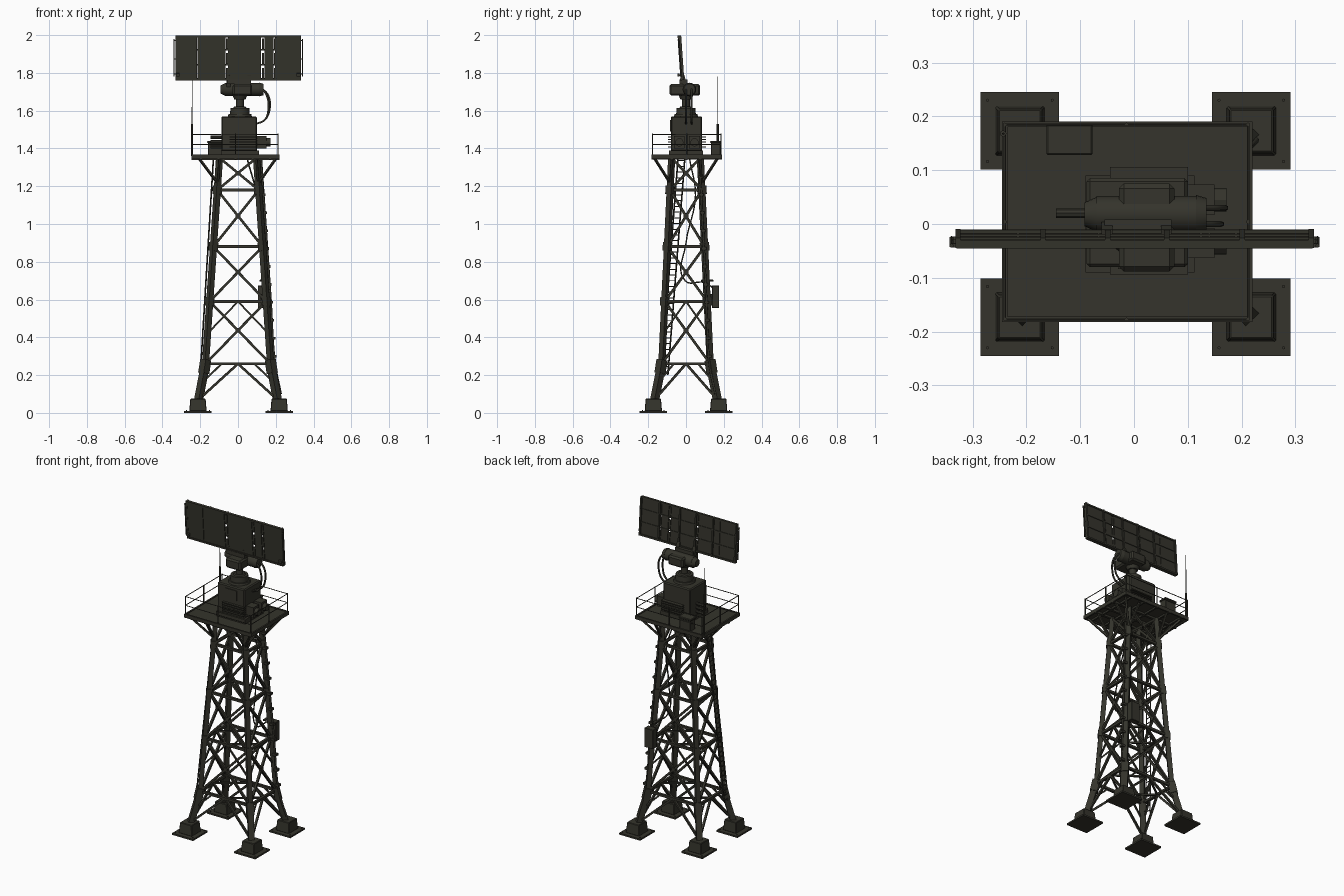
import bpy, bmesh, math
from mathutils import Vector, Matrix

cube = bpy.data.objects.get("Cube")
if cube:
    bpy.data.objects.remove(cube, do_unlink=True)

olive = bpy.data.materials.new("dark olive paint")
olive.use_nodes = True
COLOUR = (0.035, 0.034, 0.025, 1)
olive.diffuse_color = COLOUR
olive.node_tree.nodes["Principled BSDF"].inputs["Base Color"].default_value = COLOUR


def finish(name, bm, bevel=0, smooth=False):
    mesh = bpy.data.meshes.new(name)
    bm.to_mesh(mesh)
    bm.free()
    mesh.materials.append(olive)
    ob = bpy.data.objects.new(name, mesh)
    bpy.context.collection.objects.link(ob)
    if bevel:
        mod = ob.modifiers.new("bevel", 'BEVEL')
        mod.width, mod.segments = bevel, 1
    if smooth:
        bpy.ops.object.select_all(action='DESELECT')
        ob.select_set(True)
        bpy.context.view_layer.objects.active = ob
        bpy.ops.object.shade_smooth_by_angle(angle=math.radians(35))


def box(bm, centre, size, rot=Matrix()):
    m = Matrix.Translation(centre) @ rot @ Matrix.Diagonal((*size, 1))
    return bmesh.ops.create_cube(bm, size=1, matrix=m)["verts"]


def span(bm, x0, x1, y0, y1, z0, z1):
    box(bm, ((x0 + x1) / 2, (y0 + y1) / 2, (z0 + z1) / 2), (x1 - x0, y1 - y0, z1 - z0))


def beam(bm, a, b, w):
    a, b = Vector(a), Vector(b)
    rot = (b - a).to_track_quat('Z', 'Y').to_matrix().to_4x4()
    box(bm, (a + b) / 2, (w, w, (b - a).length), rot)


def rod(bm, a, b, r, r2=None, sides=12):
    a, b = Vector(a), Vector(b)
    rot = (b - a).to_track_quat('Z', 'Y').to_matrix().to_4x4()
    bmesh.ops.create_cone(bm, cap_ends=True, segments=sides, radius1=r, radius2=r if r2 is None else r2,
                          depth=(b - a).length, matrix=Matrix.Translation((a + b) / 2) @ rot)


def cable(name, points, r):
    curve = bpy.data.curves.new(name, 'CURVE')
    curve.dimensions = '3D'
    curve.bevel_depth, curve.bevel_resolution, curve.resolution_u = r, 1, 6
    s = curve.splines.new('BEZIER')
    s.bezier_points.add(len(points) - 1)
    for p, co in zip(s.bezier_points, points):
        p.co = co
        p.handle_left_type = p.handle_right_type = 'AUTO'
    curve.materials.append(olive)
    bpy.context.collection.objects.link(bpy.data.objects.new(name, curve))


CORNERS = [(-1, -1), (1, -1), (1, 1), (-1, 1)]
KNEE, DECK = 0.26, 1.35
LEVELS = [KNEE, 0.59, 0.88, 1.18, DECK]


def leg(c, z):
    """Centre of a tower leg at height z."""
    if z < KNEE:
        t = z / KNEE
        x, y = 0.222 - 0.05 * t, 0.18 - 0.052 * t
    else:
        t = (z - KNEE) / (DECK - KNEE)
        x, y = 0.172 - 0.074 * t, 0.128 - 0.052 * t
    return Vector((c[0] * x, c[1] * y, z))


# Footings
plates, blocks, bolts = bmesh.new(), bmesh.new(), bmesh.new()
for sx, sy in CORNERS:
    fx, fy = sx * 0.215 + .003, sy * 0.173
    box(plates, (fx, fy, 0.005), (0.146, 0.144, 0.01))
    for v in box(blocks, (fx, fy, 0.042), (0.092, 0.092, 0.066)):
        if v.co.z > 0.05:
            v.co.x += (fx - v.co.x) * 0.12
            v.co.y += (fy - v.co.y) * 0.12
    for bx, by in CORNERS:
        rod(bolts, (fx + bx * .06, fy + by * .057, .008), (fx + bx * .06, fy + by * .057, .014), .003, sides=6)
finish("base_plates", plates)
finish("footing_blocks", blocks, 0.003)
finish("anchor_bolts", bolts)

# Legs with collars at the joints
legs, collars = bmesh.new(), bmesh.new()
for c in CORNERS:
    beam(legs, leg(c, 0.05), leg(c, KNEE), 0.034)
    beam(legs, leg(c, KNEE), leg(c, DECK), 0.027)
    beam(collars, leg(c, 0.21), leg(c, 0.28), 0.042)
    for z in LEVELS[1:-1]:
        beam(collars, leg(c, z - 0.022), leg(c, z + 0.022), 0.036)
finish("tower_legs", legs)
finish("joint_collars", collars)

# Lattice bracing on all four faces
ties, braces, gussets = bmesh.new(), bmesh.new(), bmesh.new()
for i, a in enumerate(CORNERS):
    b = CORNERS[(i + 1) % 4]
    for z in LEVELS[:-1]:
        beam(ties, leg(a, z), leg(b, z), 0.015)
    for lo, hi in zip(LEVELS, LEVELS[1:]):
        beam(braces, leg(a, lo), leg(b, hi), 0.013)
        beam(braces, leg(b, lo), leg(a, hi), 0.013)
        wa, wb = (leg(a, lo) - leg(b, lo)).length, (leg(a, hi) - leg(b, hi)).length
        p = leg(a, lo).lerp(leg(b, hi), wa / (wa + wb))
        along = leg(b, lo) - leg(a, lo)
        box(gussets, p, (0.024 if along.x else 0.016, 0.024 if along.y else 0.016, 0.024))
    mid = (leg(a, KNEE) + leg(b, KNEE)) / 2
    upper = (leg(a, LEVELS[1]) + leg(b, LEVELS[1])) / 2
    for c in (a, b):
        beam(braces, leg(c, 0.07), mid, 0.012)
        beam(braces, leg(c, 0.16), mid.lerp(leg(c, KNEE), 0.5), 0.009)
        beam(braces, leg(c, 0.42), upper, 0.009)
    # horizontal diamond between face midpoints on the lower floors
    d = CORNERS[(i + 2) % 4]
    for z in LEVELS[:2]:
        beam(ties, (leg(a, z) + leg(b, z)) / 2, (leg(b, z) + leg(d, z)) / 2, 0.01)
finish("horizontal_ties", ties)
finish("diagonal_braces", braces)
finish("gusset_plates", gussets)

# Platform deck, joists and knee braces
X0, X1, Y0, Y1 = -0.245, 0.22, -0.182, 0.19
deck, joists = bmesh.new(), bmesh.new()
span(deck, X0, X1, Y0, Y1, 1.353, 1.363)
for x in (X0 + .005, X1 - .005):
    span(deck, x - .005, x + .005, Y0, Y1, 1.345, 1.367)
for y in (Y0 + .005, Y1 - .005):
    span(deck, X0, X1, y - .005, y + .005, 1.345, 1.367)
for i in range(5):
    x = X0 + .05 + i * .091
    span(joists, x - .005, x + .005, Y0, Y1, 1.342, 1.354)
for y in (-.076, .0, .076):
    span(joists, X0, X1, y - .007, y + .007, 1.34, 1.354)
for c in CORNERS:
    px, py = (X1 - .02 if c[0] > 0 else X0 + .04), c[1] * .165
    for end in ((px, py), (px, c[1] * .076), (c[0] * .098, py)):
        beam(joists, leg(c, 1.215), (*end, 1.345), 0.011)
finish("platform_deck", deck)
finish("platform_joists", joists)

# Guard rail
rail = bmesh.new()
rx0, rx1, ry0, ry1 = X0 + .005, X1 - .008, Y0 + .005, Y1 - .005
ring = [(rx0, ry0), (rx1, ry0), (rx1, ry1), (rx0, ry1)]
for i, p in enumerate(ring):
    q = ring[(i + 1) % 4]
    for z in (1.42, 1.475):
        rod(rail, (*p, z), (*q, z), 0.0025, sides=6)
    for t in (0, 0.5):
        x, y = p[0] + (q[0] - p[0]) * t, p[1] + (q[1] - p[1]) * t
        rod(rail, (x, y, 1.36), (x, y, 1.478), 0.0035, sides=6)
finish("guard_rail", rail)

# Whip aerial on the back right corner
whip = bmesh.new()
rod(whip, (-.243, .168, 1.36), (-.243, .168, 1.53), .006, sides=8)
rod(whip, (-.243, .168, 1.53), (-.243, .168, 1.78), .0025, .0015, sides=6)
finish("whip_aerial", whip)

# Equipment cabinet with plinth, side vents and add-on units
cabinet = bmesh.new()
span(cabinet, -.088, .1, -.08, .085, 1.385, 1.57)
finish("equipment_cabinet", cabinet, 0.006)
fittings = bmesh.new()
span(fittings, -.09, .112, -.09, .09, 1.362, 1.39)
for i in range(5):
    z = 1.405 + i * .013
    span(fittings, -.045, .1, -.094, .106, z, z + .006)
span(fittings, -.03, .05, -.084, -.07, 1.49, 1.55)
for y in (-.035, .045):
    span(fittings, .09, .15, y - .028, y + .028, 1.40, 1.465)
    rod(fittings, (.14, y, 1.432), (.172, y, 1.432), .022)
for z in (1.41, 1.435, 1.46):
    rod(fittings, (-.145, .02, z), (-.08, .02, z), .009, sides=8)
finish("cabinet_fittings", fittings)
locker = bmesh.new()
span(locker, -.158, -.082, .132, .182, 1.362, 1.435)
span(locker, -.163, -.077, .128, .185, 1.428, 1.44)
finish("deck_locker", locker, 0.003)

# Turntable and pedestal
turntable = bmesh.new()
for z0, z1, r, r2 in ((1.565, 1.582, .065, .06), (1.582, 1.615, .052, .05), (1.615, 1.622, .035, .03),
                      (1.62, 1.69, .021, .021), (1.66, 1.685, .03, .04)):
    rod(turntable, (.01, 0, z0), (.01, 0, z1), r, r2, 24)
finish("turntable", turntable, smooth=True)

# Drive head: gearbox, cross cylinder and yoke arms
gearbox = bmesh.new()
span(gearbox, -.028, .075, -.088, .075, 1.68, 1.74)
finish("drive_gearbox", gearbox, 0.009)
drive = bmesh.new()
for x0, x1, r, r2 in ((-.07, .115, .034, .034), (-.092, -.07, .022, .032), (.115, .135, .036, .03)):
    rod(drive, (x0, .018, 1.712), (x1, .018, 1.712), r, r2, 20)
finish("drive_motor", drive, smooth=True)
yoke = bmesh.new()
for x in (-.05, .06):
    beam(yoke, (x, .0, 1.72), (x, -.02, 1.79), .02)
span(yoke, -.055, .07, -.035, .008, 1.74, 1.765)
finish("antenna_yoke", yoke)

# Antenna panel, leaning slightly forward
LEAN = Matrix.Rotation(math.radians(4), 4, 'X')
PIVOT = Matrix.Translation((.001, -.021, 1.761))
panel, ribs = bmesh.new(), bmesh.new()
W, H = .328, .238
edges = [-W, -.215, -.065, -.045, .125, .14, .19, .205, W]
for i, (a, b) in enumerate(zip(edges, edges[1:])):
    if i not in (2, 4, 6):
        span(panel, a, b - .003, -.006, .004, .005, H - .005)
    else:
        for k in range(3):
            z = .01 + k * .078
            span(panel, a, b - .003, -.006, .004, z, z + .056)
for z, depth in ((0, .011), (H - .01, .008)):
    span(ribs, -W - .003, W + .003, -depth, depth, z, z + .01)
for z in (.078, .158):
    span(ribs, -W, W, .002, .008, z, z + .007)
for x in (-W, -.17, -.05, .06, .2, W):
    span(ribs, x - .005, x + .005, -.007 if abs(x) == W else 0, .012, 0, H)
for s in (-1, 1):
    x = s * .34
    rod(ribs, (x, -.004, .02), (x, -.004, H - .02), .004, sides=6)
    for z in (.03, .11, H - .03):
        span(ribs, min(x, s * W), max(x, s * W), -.008, .0, z, z + .006)
    box(ribs, (s * .32, -.016, .03), (.02, .012, .016))
for name, bm in (("antenna_panel", panel), ("antenna_ribs", ribs)):
    bm.transform(PIVOT @ LEAN)
    finish(name, bm)

# Ladder beside the right face
ladder = bmesh.new()
top, foot = Vector((-.13, -.024, 1.35)), Vector((-.2, -.114, .2))
half = Vector((0, .018, 0))
for s in (-1, 1):
    beam(ladder, top + s * half, foot + s * half, .006)
for i in range(38):
    p = foot.lerp(top, (i + .5) / 38)
    rod(ladder, p - half, p + half, .0028, sides=5)
for z in LEVELS[:-1]:
    p = foot.lerp(top, (z - .2) / 1.15)
    beam(ladder, p, p + Vector((.035, 0, 0)), .008)
finish("ladder", ladder)

# Junction box and clamped conduit on the back left leg
junction = bmesh.new()
span(junction, .105, .165, .138, .176, .555, .675)
span(junction, .115, .135, .08, .145, .695, .705)
span(junction, .12, .15, .1, .14, .6, .63)
finish("junction_box", junction, 0.002)
BL = (1, 1)
out = Vector((.024, -.004, 0))
cable("leg_conduit", [leg(BL, z) + out for z in (.1, KNEE, .6, .9, 1.34)], .006)
clamps = bmesh.new()
for i in range(11):
    box(clamps, leg(BL, .3 + i * .095) + out * .9, (.026, .024, .014))
finish("conduit_clamps", clamps)

# Loose cables
cable("hanging_cable", [(.05, .02, 1.34), (.1, .05, 1.15), (.12, .0, .9), (.13, -.005, .7), (.14, .1, .69), (.14, .145, .66)], .004)
for i, y in enumerate((.0, .03)):
    cable("head_cable", [(.125, y, 1.72), (.152 + i * .008, y, 1.68), (.16 + i * .006, y, 1.6), (.14, y, 1.55), (.095, y, 1.53)], .0055)
